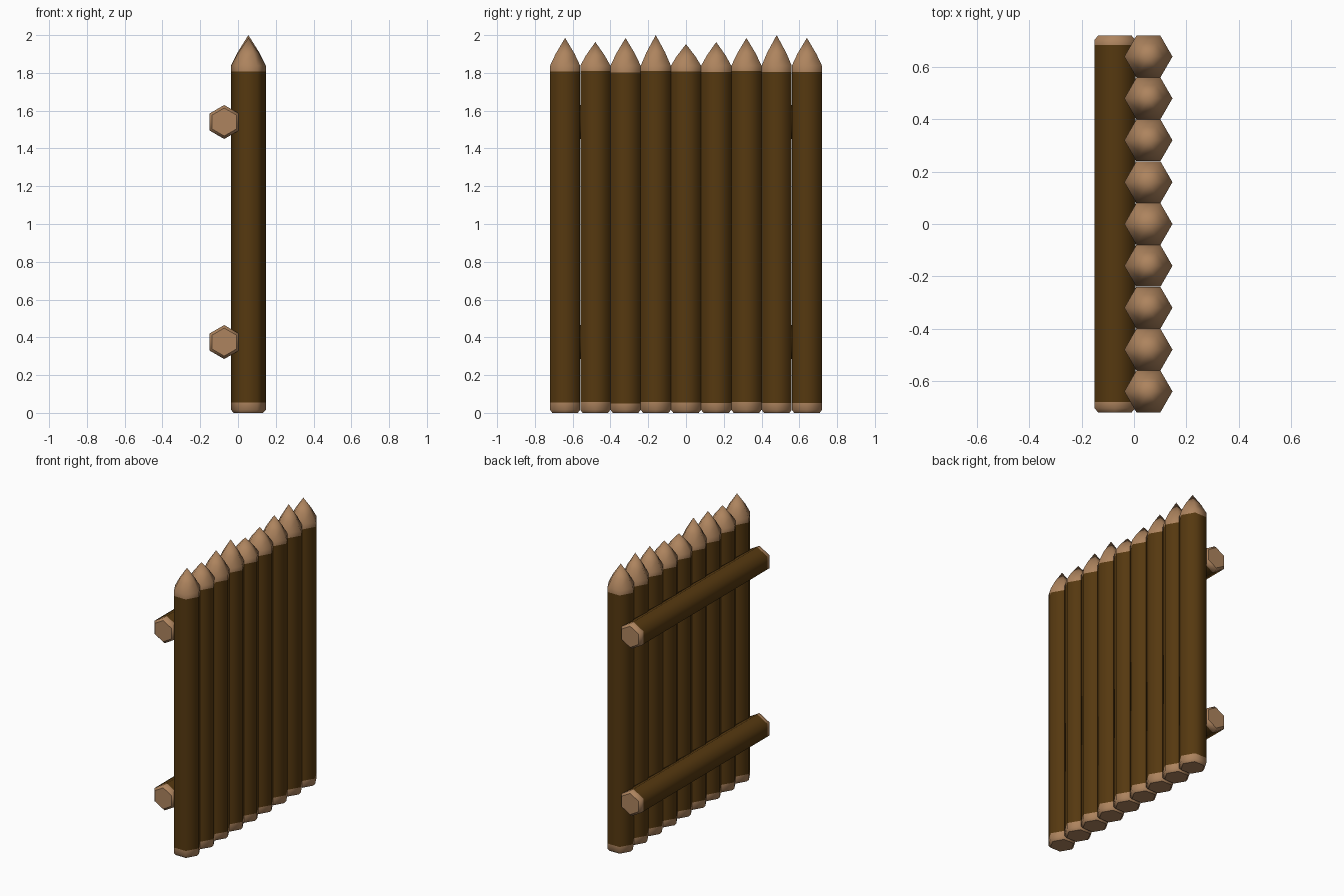
import bpy, bmesh, math
from mathutils import Matrix, Vector

if "Cube" in bpy.data.objects:
    bpy.data.objects.remove(bpy.data.objects["Cube"])


def material(name, rgb):
    m = bpy.data.materials.new(name)
    m.diffuse_color = (*rgb, 1)
    m.use_nodes = True
    m.node_tree.nodes["Principled BSDF"].inputs["Base Color"].default_value = m.diffuse_color
    return m


BARK = material("dark bark", (0.092, 0.040, 0.005))
WOOD = material("cut wood", (0.42, 0.23, 0.112))


def log(name, profile, bark_range, matrix):
    """Six-sided log from (radius, height) rings; radius 0 makes a point."""
    bm = bmesh.new()
    rings = []
    for r, z in profile:
        n = 6 if r > 0 else 1
        rings.append([bm.verts.new((r * math.cos(i * math.pi / 3),
                                    r * math.sin(i * math.pi / 3), z)) for i in range(n)])
    for a, b in zip(rings, rings[1:]):
        for i in range(6):
            j = (i + 1) % 6
            if len(b) == 1:
                bm.faces.new((a[i], a[j], b[0]))
            else:
                bm.faces.new((a[i], a[j], b[j], b[i]))
    caps = [bm.faces.new(rings[0][::-1])]
    if len(rings[-1]) == 6:
        caps.append(bm.faces.new(rings[-1]))
    # bark in the middle, bare wood at both ends
    for f in bm.faces:
        z = f.calc_center_median().z
        f.material_index = 0 if bark_range[0] < z < bark_range[1] else 1
        f.smooth = f not in caps
    bm.transform(matrix)
    me = bpy.data.meshes.new(name)
    bm.to_mesh(me)
    bm.free()
    me.materials.append(BARK)
    me.materials.append(WOOD)
    ob = bpy.data.objects.new(name, me)
    bpy.context.collection.objects.link(ob)


R = 0.092

# sharpened upright stakes
tips = [1.985, 1.963, 1.985, 2.0, 1.952, 1.963, 1.985, 2.0, 1.985]
for k, tip in enumerate(tips):
    wob = 0.004 * math.sin(k * 2.3)
    lo, hi = 0.055 + wob, 1.807 + wob
    mid = 1.84 + (tip - 1.84) * 0.42
    profile = [(0.078, 0), (R, 0.016), (R, lo), (R, hi), (R, 1.838), (0.058, mid), (0, tip)]
    log(f"stake_{k + 1}", profile, (lo, hi),
        Matrix.Translation((0.055, -0.64 + 0.16 * k, 0)))

# horizontal rails on the back, local z turned along y
turn = Matrix(((0, 1, 0, 0), (0, 0, 1, 0), (1, 0, 0, 0), (0, 0, 0, 1)))
rail = [(0.074, -0.72), (0.09, -0.704), (0.09, -0.68), (0.09, 0.684), (0.09, 0.704), (0.074, 0.72)]
for name, z in (("lower_rail", 0.375), ("upper_rail", 1.54)):
    log(name, rail, (-0.68, 0.684), Matrix.Translation(Vector((-0.073, 0, z))) @ turn)
